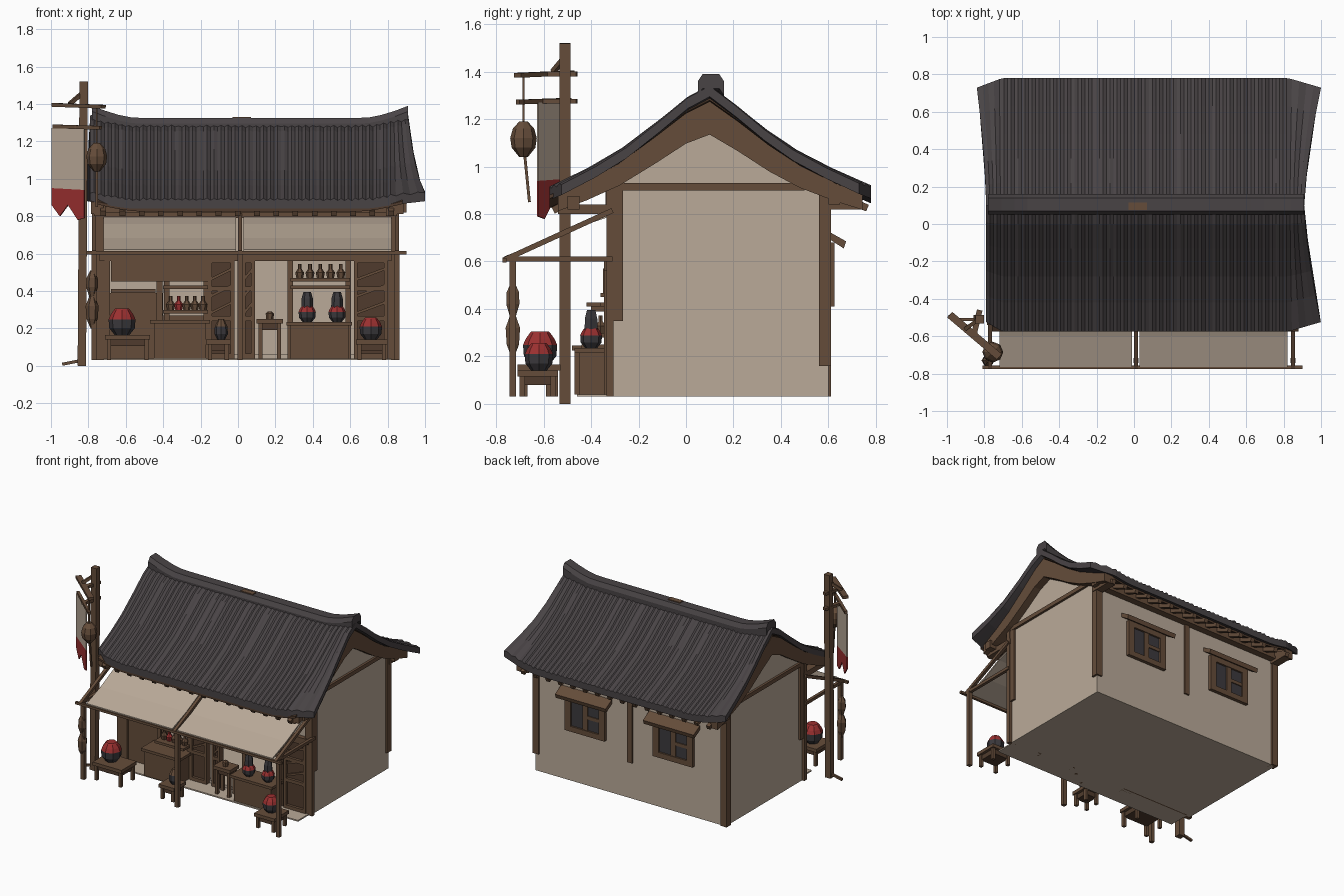
import bpy, bmesh, math, random
from mathutils import Vector

if "Cube" in bpy.data.objects:
    bpy.data.objects.remove(bpy.data.objects["Cube"])
random.seed(4)

def material(name, rgb):
    m = bpy.data.materials.new(name)
    m.diffuse_color = (*rgb, 1)
    m.use_nodes = True
    m.node_tree.nodes["Principled BSDF"].inputs["Base Color"].default_value = m.diffuse_color
    return m

TILE = material("charcoal_tile", (0.066, 0.057, 0.06))
CREAM = material("cream_plaster", (0.49, 0.40, 0.315))
WOOD = material("brown_wood", (0.13, 0.073, 0.042))
DARK = material("dark_wood", (0.08, 0.044, 0.026))
RED = material("red_cloth", (0.33, 0.03, 0.03))
BLACK = material("black_glaze", (0.045, 0.042, 0.047))

def mesh(name, verts, faces, *mats):
    me = bpy.data.meshes.new(name)
    me.from_pydata([tuple(v) for v in verts], [], faces)
    bm = bmesh.new()
    bm.from_mesh(me)
    bmesh.ops.recalc_face_normals(bm, faces=bm.faces)
    bm.to_mesh(me)
    bm.free()
    for m in mats:
        me.materials.append(m)
    ob = bpy.data.objects.new(name, me)
    bpy.context.collection.objects.link(ob)
    return ob

def rings(name, loops, *mats):
    """Bridge equal closed loops into a capped solid."""
    n = len(loops[0])
    verts = [v for lp in loops for v in lp]
    faces = [(i*n+j, i*n+(j+1) % n, (i+1)*n+(j+1) % n, (i+1)*n+j)
             for i in range(len(loops)-1) for j in range(n)]
    faces += [tuple(range(n)), tuple(range(len(verts)-n, len(verts)))]
    return mesh(name, verts, faces, *mats)

def box(name, x, y, z, mat):
    return rings(name, [[(x[0], y[0], h), (x[1], y[0], h), (x[1], y[1], h), (x[0], y[1], h)] for h in z], mat)

def beam(name, a, b, w, mat, h=None):
    a, b = Vector(a), Vector(b)
    d = (b-a).normalized()
    up = Vector((0, 0, 1)) if abs(d.z) < 0.95 else Vector((0, 1, 0))
    s = d.cross(up).normalized()
    u = s.cross(d)*(h or w)/2
    s = s*w/2
    return rings(name, [[p+s+u, p-s+u, p-s-u, p+s-u] for p in (a, b)], mat)

def lathe(name, x, y, z, prof, mat, top=None, split=9, n=8):
    loops = [[(x+r*math.cos(k*2*math.pi/n), y+r*math.sin(k*2*math.pi/n), z+h) for k in range(n)]
             for r, h in prof]
    ob = rings(name, loops, mat, top or mat)
    for p in ob.data.polygons:
        p.material_index = int(p.center.z > z+split)
    return ob

def pot(name, x, y, z, s):
    lathe(name, x, y, z, [(.55*s, 0), (.95*s, .5*s), (s, 1.15*s), (.85*s, 1.5*s), (.6*s, 1.85*s), (.5*s, 1.95*s)],
          BLACK, RED, 1.1*s)

def prism(name, pts, x0, x1, mat):
    return rings(name, [[(x, y, z) for y, z in pts] for x in (x0, x1)], mat)

# --- Roof: curved profile (y, z) swept along x with lifted, flared ends
PROF = [(-.575, .885), (-.42, .96), (-.28, 1.04), (-.13, 1.15), (0, 1.25), (.1, 1.30),
        (.22, 1.215), (.35, 1.115), (.48, 1.03), (.63, .955), (.78, .89)]

def sweep(name, x0, x1, n, prof, d0, d1, mat, lift=.04, flare=(0, 0), rib=0.0):
    loops = []
    for i in range(n+1):
        t = 2*i/n-1
        up = lift*max(0, (abs(t)-.72)/.28)**1.5
        r = (rib if i % 2 else 0)+random.uniform(-.3, .3)*rib
        end = max(0, (abs(t)-.9)/.1)
        def place(y, z):
            e = (abs(y-.1)/.68)**1.5
            f = flare[1] if t > 0 else flare[0]*(y > .1)
            return (x0+(x1-x0)*i/n+math.copysign(f*e*end, t), .1+(y-.1)*(1-.075*end*(rib > 0)), z)
        loops.append([place(y, z+up-d0+r) for y, z in prof] +
                     [place(y, z+up-d1) for y, z in reversed(prof)])
    return rings(name, loops, mat)

sweep("tiled_roof", -.79, .91, 90, PROF, 0, .045, TILE, flare=(.05, .09), rib=.01)
sweep("roof_soffit", -.76, .88, 24, PROF[:-1]+[(.74, .905)], .045, .06, DARK)
sweep("roof_ridge", -.78, .91, 24, [(.05, 1.295), (.07, 1.325), (.14, 1.325), (.16, 1.295)], 0, .06, TILE, lift=.065)
box("ridge_patch", (-.03, .07), (.075, .115), (1.31, 1.331), WOOD)
BARGE = [(-.54, .90)]+PROF[1:-1]+[(.745, .905)]
for x0, x1, s in ((-.785, -.72, "left"), (.81, .885, "right")):
    prism("barge_board_"+s, [(y, z-.025) for y, z in BARGE] +
          [(y, z-.165+.12*abs(y-.1)) for y, z in BARGE[::-1]], x0, x1, WOOD)
for i in range(16):
    x = -.72+i*1.54/15
    beam("front_rafter", (x, -.3, .95), (x, -.56, .815), .03, WOOD)
    beam("back_rafter", (x, .58, .905), (x, .765, .825), .03, WOOD)
box("front_eave_beam", (-.76, .9), (-.5, -.45), (.82, .875), WOOD)
box("back_eave_beam", (-.78, .88), (.6, .65), (.84, .9), WOOD)

# --- House body: hollow room open at the front
GABLE = [(-.31, .03)]+[(-.31, .96)]+[(y, z-.06) for y, z in PROF[2:9]]+[(.6, .9), (.6, .03)]
prism("left_wall", GABLE, -.75, -.72, CREAM)
prism("right_wall", GABLE, .80, .83, CREAM)
box("back_wall", (-.75, .83), (.57, .6), (.03, .91), CREAM)
box("floor", (-.75, .83), (-.31, .6), (.03, .06), CREAM)
box("porch_floor", (-.72, .82), (-.46, -.3), (.03, .04), CREAM)
box("front_upper_wall", (-.75, .83), (-.31, -.28), (.58, .96), CREAM)

# --- Timber frame
for x in (-.74, .82):
    s = "left" if x < 0 else "right"
    o = math.copysign(.012, x)
    box("front_post_"+s, (x-.03, x+.03), (-.335, -.305), (.03, .92), WOOD)
    box("front_post_cap_"+s, (x-.025, x+.025), (-.31, -.265), (.35, .92), WOOD)
    box("back_post_"+s, (x-.025, x+.025), (.56, .612), (.03 if x < 0 else .16, .9), WOOD)
    box("gable_beam_"+s, (x+o-.015, x+o+.015), (-.31, .5), (.9, .93), WOOD)
    box("front_bracket_"+s, (x-.03, x+.03), (-.54, -.3), (.8, .84), WOOD)
    box("back_bracket_"+s, (x-.03, x+.03), (.58, .74), (.82, .87), WOOD)
box("back_middle_post", (.02, .06), (.6, .612), (.3, .88), WOOD)
box("shop_lintel", (-.74, .82), (-.345, -.27), (.56, .6), WOOD)
box("upper_lintel", (-.74, .82), (-.34, -.28), (.79, .9), WOOD)

# --- Back windows with lattice and hood
for cx in (-.325, .405):
    box("window_pane", (cx-.13, cx+.13), (.59, .612), (.44, .65), BLACK)
    for a in (-1, 1):
        box("window_jamb", (cx+a*.14-.025, cx+a*.14+.025), (.59, .625), (.41, .68), WOOD)
    for z in (.41, .64):
        box("window_rail", (cx-.165, cx+.165), (.59, .625), (z, z+.04), WOOD)
    box("window_bar", (cx-.02, cx+.02), (.6, .62), (.42, .66), WOOD)
    box("window_cross_bar", (cx-.14, cx+.02), (.6, .619), (.535, .56), WOOD)
    prism("window_hood", [(.595, .70), (.595, .73), (.675, .685), (.665, .655)], cx-.21, cx+.21, WOOD)

# --- Shop front: panels, lattice screens, shelves
def screen(x0, x1):
    box("screen_panel", (x0, x1), (-.325, -.3), (.04, .58), DARK)
    for x in (x0, x1-.02):
        box("screen_stile", (x, x+.02), (-.345, -.3), (.04, .58), WOOD)
    for z in (.04, .24, .40, .55):
        box("screen_rail", (x0, x1), (-.345, -.3), (z, z+.025), WOOD)
    for k in range(3):
        beam("screen_slat", (x0+.01, -.332, .28+k*.09), (x1-.01, -.332, .34+k*.09), .014, WOOD)

screen(-.16, -.02)
screen(.02, .09)
screen(.62, .80)
box("sign_board", (-.68, -.16), (-.35, -.3), (.45, .57), WOOD)
box("low_front_wall", (-.72, -.16), (-.32, -.29), (.03, .27), WOOD)
box("left_front_panel", (-.72, -.40), (-.32, -.29), (.27, .39), WOOD)
for x in (-.70, -.42, -.38, -.17):
    box("shop_stud", (x-.015, x+.015), (-.34, -.29), (.03, .58), WOOD)
for z in (.28, .41):
    box("left_shelf", (-.40, -.16), (-.42, -.28), (z, z+.018), WOOD)
box("left_shelf_back", (-.40, -.16), (-.29, -.28), (.28, .43), CREAM)
box("window_shelf", (-.68, -.44), (-.40, -.3), (.39, .41), WOOD)
box("left_counter", (-.45, -.17), (-.47, -.32), (.04, .23), WOOD)
box("left_counter_top", (-.47, -.15), (-.48, -.31), (.225, .245), WOOD)
box("right_counter", (.28, .59), (-.45, -.32), (.04, .22), WOOD)
box("right_counter_top", (.26, .61), (-.47, -.31), (.215, .235), WOOD)
for x in (.28, .59):
    box("display_post", (x-.015, x+.015), (-.33, -.29), (.03, .57), WOOD)
for z in (.41, .45):
    box("display_shelf", (.28, .6), (-.36, -.26), (z, z+.018), WOOD)
BOTTLE = [(.018, 0), (.024, .03), (.01, .05), (.01, .075)]
for i in range(5):
    lathe("small_bottle", -.36+i*.043, -.36, .298, BOTTLE, RED if i == 1 else WOOD, n=6)
    lathe("shelf_bottle", .33+i*.055, -.31, .468, BOTTLE, WOOD, n=6)
for x in (.37, .53):
    pot("counter_pot", x, -.40, .235, .046)
    lathe("counter_jar_neck", x, -.40, .31, [(.032, 0), (.03, .05), (.02, .085)], BLACK, n=6)

# --- Stools and tables with wares
def table(x0, x1, y0, y1, h):
    box("table_top", (x0, x1), (y0, y1), (h-.025, h), WOOD)
    box("table_apron", (x0+.02, x1-.02), (y0+.02, y1-.02), (h-.06, h-.025), DARK)
    for x in (x0+.02, x1-.02):
        for y in (y0+.02, y1-.02):
            beam("table_leg", (x, y, .03), (x, y, h-.02), .022, WOOD)

table(-.71, -.47, -.71, -.53, .165)
pot("large_jar", -.62, -.615, .165, .072)
table(-.17, -.04, -.70, -.56, .14)
lathe("small_jar", -.09, -.63, .14, [(.02, 0), (.036, .03), (.034, .07), (.015, .11)], BLACK, WOOD, .07)
table(.63, .80, -.71, -.54, .14)
pot("right_jar", .71, -.62, .14, .06)
table(.10, .24, -.44, -.33, .25)
lathe("door_jar", .17, -.39, .25, [(.02, 0), (.022, .03), (.01, .04)], WOOD, n=6)

# --- Awning: two cloth panels on a pole frame
for x0, x1 in ((-.72, -.01), (.03, .82)):
    prof = [(-.765, .61), (-.6, .672), (-.45, .745), (-.32, .79)]
    prism("awning_cloth", prof+[(y, z+.012) for y, z in prof[::-1]], x0, x1, CREAM)
for x in (-.77, .01, .85):
    beam("awning_rafter", (x, -.77, .605), (x, -.31, .815), .022, WOOD)
    beam("awning_post", (x, -.73, .03), (x, -.73, .61), .028, WOOD)
for x in (-.77, .85):
    beam("awning_tie", (x, -.76, .61), (x, -.31, .61), .022, WOOD)
beam("awning_front_bar", (-.81, -.765, .605), (.9, -.765, .605), .018, WOOD)
lathe("hanging_gourd", -.78, -.73, .2, [(.008, 0), (.03, .05), (.035, .12), (.015, .17), (.032, .22), (.03, .27), (.01, .31)],
      WOOD, n=6)

# --- Sign pole with cross arms, banner and lantern
beam("sign_pole", (-.835, -.51, 0), (-.825, -.51, 1.52), .045, WOOD)
beam("pole_stake", (-.94, -.51, .008), (-.83, -.51, .03), .016, WOOD)
beam("upper_arm", (-.985, -.485, 1.395), (-.72, -.71, 1.385), .04, WOOD, .02)
beam("lower_arm", (-.985, -.49, 1.28), (-.735, -.71, 1.272), .02, WOOD)
for z in (1.39, 1.275):
    beam("arm_bracket", (-.825, -.46, z), (-.86, -.61, z), .03, WOOD, .02)
beam("arm_brace", (-.83, -.51, 1.46), (-.90, -.56, 1.4), .02, WOOD)

def banner(name, outline, mat):
    a, b = Vector((-.995, -.49, 0)), Vector((-.82, -.625, 0))
    nrm = Vector((.64, .77, 0))*.004
    rings(name, [[a.lerp(b, t)+Vector((0, 0, z))+s*nrm for t, z in outline] for s in (-1, 1)], mat)

banner("banner_cloth", [(0, 1.27), (1, 1.27), (1, .94), (0, .95)], CREAM)
banner("banner_red_hem", [(0, .95), (1, .94), (1, .79), (.8, .78), (.5, .86), (.25, .8), (0, .86)], RED)
beam("lantern_cord", (-.755, -.685, 1.17), (-.755, -.685, 1.385), .01, WOOD)
lathe("lantern", -.755, -.685, 1.04, [(.018, 0), (.05, .04), (.056, .08), (.045, .12), (.018, .15)], WOOD)
beam("lantern_tassel", (-.755, -.68, 1.05), (-.755, -.66, .85), .012, WOOD)
